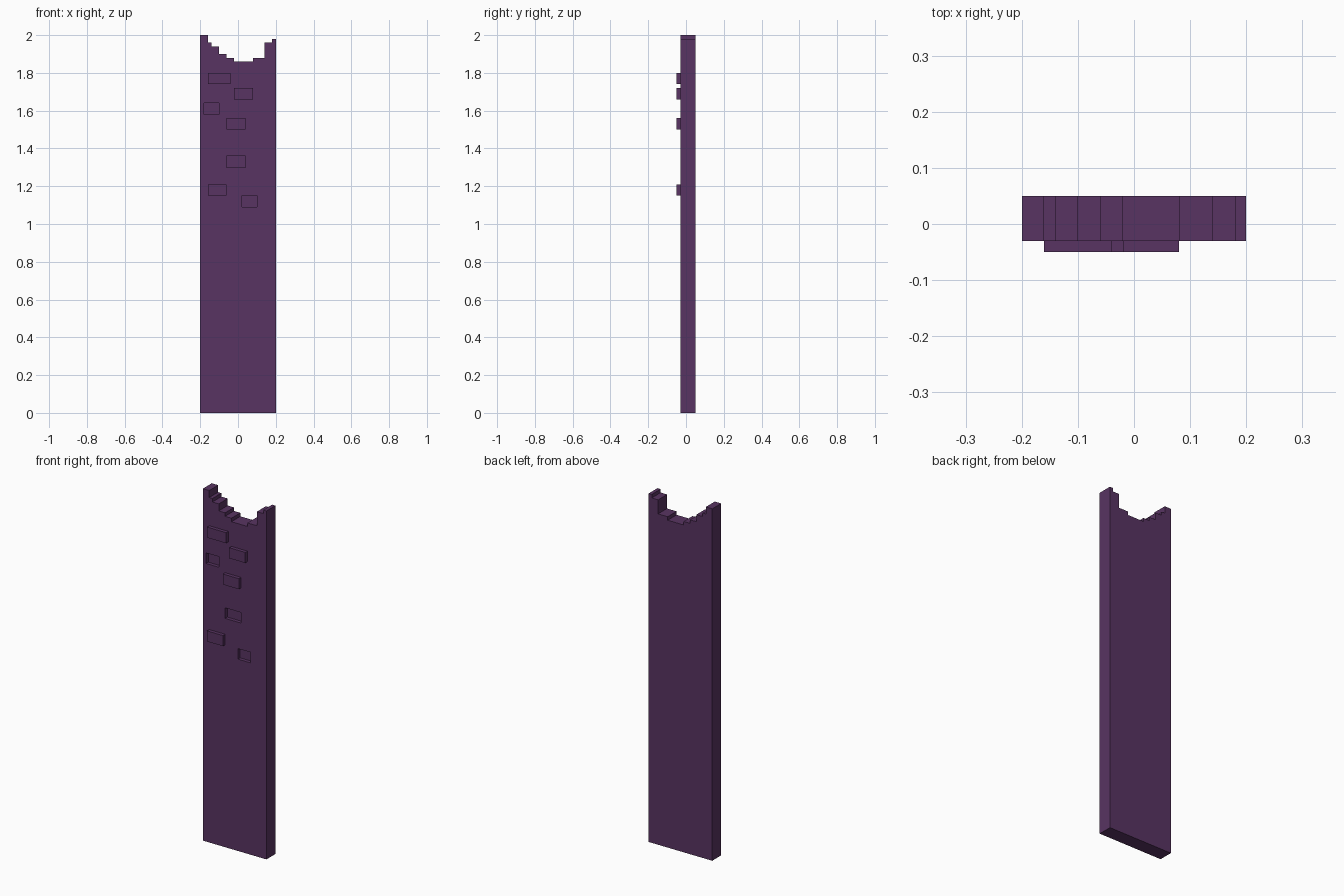
import bpy
import bmesh

if "Cube" in bpy.data.objects:
    bpy.data.objects.remove(bpy.data.objects["Cube"])

FRONT, BACK, DEPTH = -0.03, 0.05, 0.02

stone = bpy.data.materials.new("dark purple stone")
stone.diffuse_color = (0.098, 0.034, 0.122, 1.0)
stone.use_nodes = True
stone.node_tree.nodes["Principled BSDF"].inputs["Base Color"].default_value = stone.diffuse_color


def make_object(name, bm):
    bmesh.ops.recalc_face_normals(bm, faces=bm.faces)
    mesh = bpy.data.meshes.new(name)
    bm.to_mesh(mesh)
    bm.free()
    mesh.materials.append(stone)
    obj = bpy.data.objects.new(name, mesh)
    bpy.context.collection.objects.link(obj)
    return obj


def extrude_outline(bm, outline, y0, y1):
    """Fill an (x, z) outline at y0 and extrude it to y1."""
    face = bm.faces.new([bm.verts.new((x, y0, z)) for x, z in outline])
    result = bmesh.ops.extrude_face_region(bm, geom=[face], use_keep_orig=True)
    verts = [g for g in result["geom"] if isinstance(g, bmesh.types.BMVert)]
    bmesh.ops.translate(bm, verts=verts, vec=(0, y1 - y0, 0))


def rectangle(x0, x1, top, height=0.06):
    return [(x0, top - height), (x1, top - height), (x1, top), (x0, top)]


# Wall slab with a broken, stepped top: (right end of step, height)
steps = [(-0.16, 2.0), (-0.14, 1.96), (-0.10, 1.94), (-0.06, 1.90), (-0.02, 1.88),
         (0.08, 1.86), (0.14, 1.88), (0.18, 1.96), (0.20, 1.98)]
outline = [(0.2, 0.0), (-0.2, 0.0)]
left = -0.2
for right, height in steps:
    outline += [(left, height), (right, height)]
    left = right
bm = bmesh.new()
extrude_outline(bm, outline, FRONT, BACK)
wall = make_object("wall_slab", bm)

# Bricks standing out of the front: (left, right, top)
raised = [(-0.16, -0.04, 1.80), (-0.02, 0.08, 1.72), (-0.06, 0.04, 1.56), (-0.16, -0.06, 1.21)]
for i, brick in enumerate(raised, 1):
    bm = bmesh.new()
    extrude_outline(bm, rectangle(*brick), FRONT, FRONT - DEPTH)
    make_object(f"raised_brick_{i}", bm)

# Missing bricks cut into the front
sunken = [(-0.18, -0.10, 1.64), (-0.06, 0.04, 1.36), (0.02, 0.10, 1.15)]
bm = bmesh.new()
for brick in sunken:
    extrude_outline(bm, rectangle(*brick), FRONT - DEPTH, FRONT + DEPTH)
cutter = make_object("sunken_brick_cutter", bm)
cutter.hide_render = True
cutter.hide_set(True)
cut = wall.modifiers.new("sunken_bricks", "BOOLEAN")
cut.operation = "DIFFERENCE"
cut.solver = "EXACT"
cut.object = cutter
